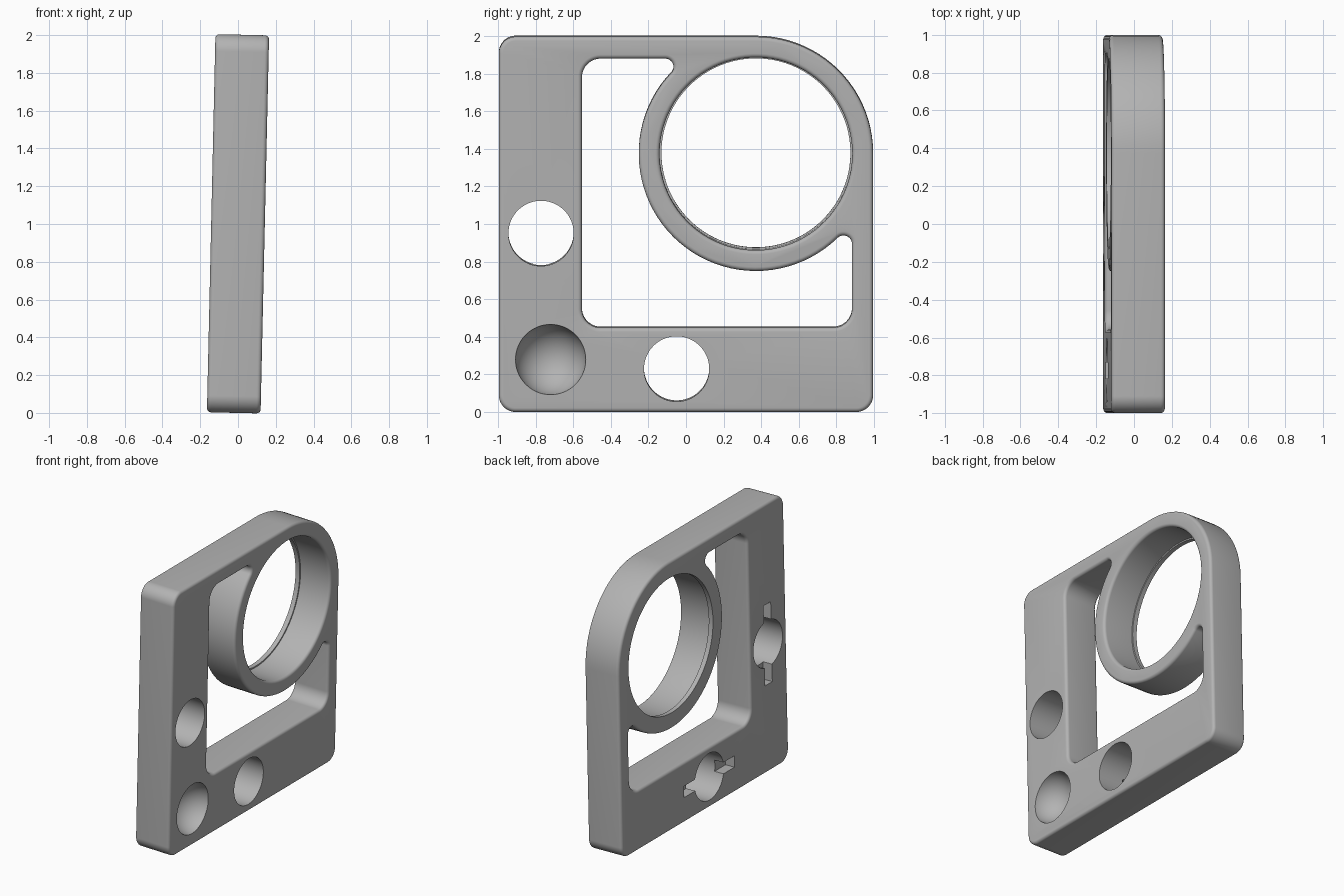
import bpy, bmesh
from math import radians, degrees, sin, cos, atan2, sqrt, pi
from mathutils import Matrix

if "Cube" in bpy.data.objects:
    bpy.data.objects.remove(bpy.data.objects["Cube"], do_unlink=True)

H = 0.142          # half thickness
F = 0.022          # edge rounding
RU, RV, R = 0.373, 0.377, 0.625   # round housing centre and radius
# plate plane (u, v) maps to (y, z), thickness w to x, leaning slightly sideways
AXES = Matrix(((0, 0, 1, 0), (1, 0, 0, 0), (0, 1, 0, 0), (0, 0, 0, 1)))
PLACE = Matrix.Translation((0, 0, 1)) @ Matrix.Rotation(0.0225, 4, 'Y') @ AXES

grey = bpy.data.materials.new("plain_grey")
grey.use_nodes = True
COLOUR = (0.45, 0.45, 0.45, 1)
grey.diffuse_color = COLOUR
grey.node_tree.nodes["Principled BSDF"].inputs["Base Color"].default_value = COLOUR


def finish(name, bm):
    bmesh.ops.recalc_face_normals(bm, faces=bm.faces)
    me = bpy.data.meshes.new(name)
    bm.to_mesh(me)
    bm.free()
    me.materials.append(grey)
    ob = bpy.data.objects.new(name, me)
    bpy.context.collection.objects.link(ob)
    ob.matrix_world = PLACE
    return ob


def outline(arcs, grow):
    """Chain of arcs; clockwise arcs are concave and shrink as the shape grows."""
    pts = []
    for u, v, r, a, b in arcs:
        n = max(8, int(abs(b - a) / 4))
        rad = r + (grow if b > a else -grow)
        for i in range(n + 1):
            t = radians(a + (b - a) * i / n)
            pts.append((u + rad * cos(t), v + rad * sin(t)))
    return pts


def loft(name, arcs, stations):
    bm = bmesh.new()
    rings = [[bm.verts.new((u, v, w)) for u, v in outline(arcs, g)] for w, g in stations]
    for lo, hi in zip(rings, rings[1:]):
        for i in range(len(lo)):
            bm.faces.new((lo[i - 1], lo[i], hi[i], hi[i - 1]))
    bm.faces.new(rings[0][::-1])
    bm.faces.new(rings[-1])
    bmesh.ops.remove_doubles(bm, verts=bm.verts, dist=1e-5)
    return finish(name, bm)


def rounded(sign):
    """Stations with a quarter-round at each face: inwards (-1) or flared (+1)."""
    q = [(H - F + F * sin(t), sign * F * (1 - cos(t))) for t in (i * pi / 10 for i in range(6))]
    if sign > 0:
        q.append((H + 0.02, F))
    return [(-w, g) for w, g in reversed(q)] + q


def circle(u, v, r):
    return [(u, v, r, 0, 180), (u, v, r, 180, 360)]


# Plate with three small corners and one large round corner
plate = loft("frame_plate", [
    (-0.908, -0.91, 0.09, 180, 270), (0.908, -0.91, 0.09, 270, 360),
    (RU, RV, R, 0, 90), (-0.908, 0.912, 0.09, 90, 180)], rounded(-1))

# Window wrapping around the round housing
f = 0.045
EDGE = 0.885
du = EDGE - f - RU
low = (EDGE - f, RV - sqrt((R + f) ** 2 - du ** 2))
dv = EDGE - f - RV
top = (RU - sqrt((R + f) ** 2 - dv ** 2), EDGE - f)
a_low = degrees(atan2(RV - low[1], RU - low[0]))
a_top = degrees(atan2(RV - top[1], RU - top[0]))
window = loft("window_cutter", [
    (-0.455, -0.45, 0.1, 180, 270), (EDGE - 0.1, -0.45, 0.1, 270, 360),
    (*low, f, 0, a_low), (RU, RV, R, a_low + 180, a_top + 180),
    (*top, f, a_top, 90), (-0.455, EDGE - 0.1, 0.1, 90, 180)], rounded(1))

# Round opening with a small retaining lip near the -x face
lip = [(-H - 0.02, 0.004), (-H, 0.004), (-H + 0.035, 0.004), (-H + 0.035, 0.014)]
opening = loft("opening_cutter", circle(RU, RV, 0.5),
               lip + [(w, g + 0.014) for w, g in rounded(1) if w > 0])

cutters = [window, opening]

# Through holes, each with blind slots on the -x face
for name, u, v, su, sv in (("side_hole", -0.773, -0.047, 0.085, 0.6),
                           ("base_hole", -0.05, -0.77, 0.6, 0.085)):
    cutters.append(loft(name + "_cutter", circle(u, v, 0.174), [(-H - 0.03, 0), (H + 0.03, 0)]))
    bm = bmesh.new()
    bmesh.ops.create_cube(bm, size=1, matrix=Matrix.Translation((u, v, -H)) @ Matrix.Diagonal((su, sv, 0.15, 1)))
    cutters.append(finish(name + "_slot_cutter", bm))

# Spherical dimple on the +x face
bm = bmesh.new()
bmesh.ops.create_uvsphere(bm, u_segments=64, v_segments=32, radius=0.19,
                          matrix=Matrix.Translation((-0.722, -0.72, H + 0.03)))
cutters.append(finish("dimple_cutter", bm))

# Cut everything out of the plate
bpy.context.view_layer.update()
bpy.ops.object.select_all(action='DESELECT')
plate.select_set(True)
bpy.context.view_layer.objects.active = plate
for c in cutters:
    c.hide_render = True
    mod = plate.modifiers.new(c.name, 'BOOLEAN')
    mod.operation = 'DIFFERENCE'
    mod.solver = 'EXACT'
    mod.object = c
    bpy.ops.object.modifier_apply(modifier=mod.name)
    bpy.data.objects.remove(c, do_unlink=True)
bpy.ops.object.shade_smooth_by_angle(angle=radians(30))
